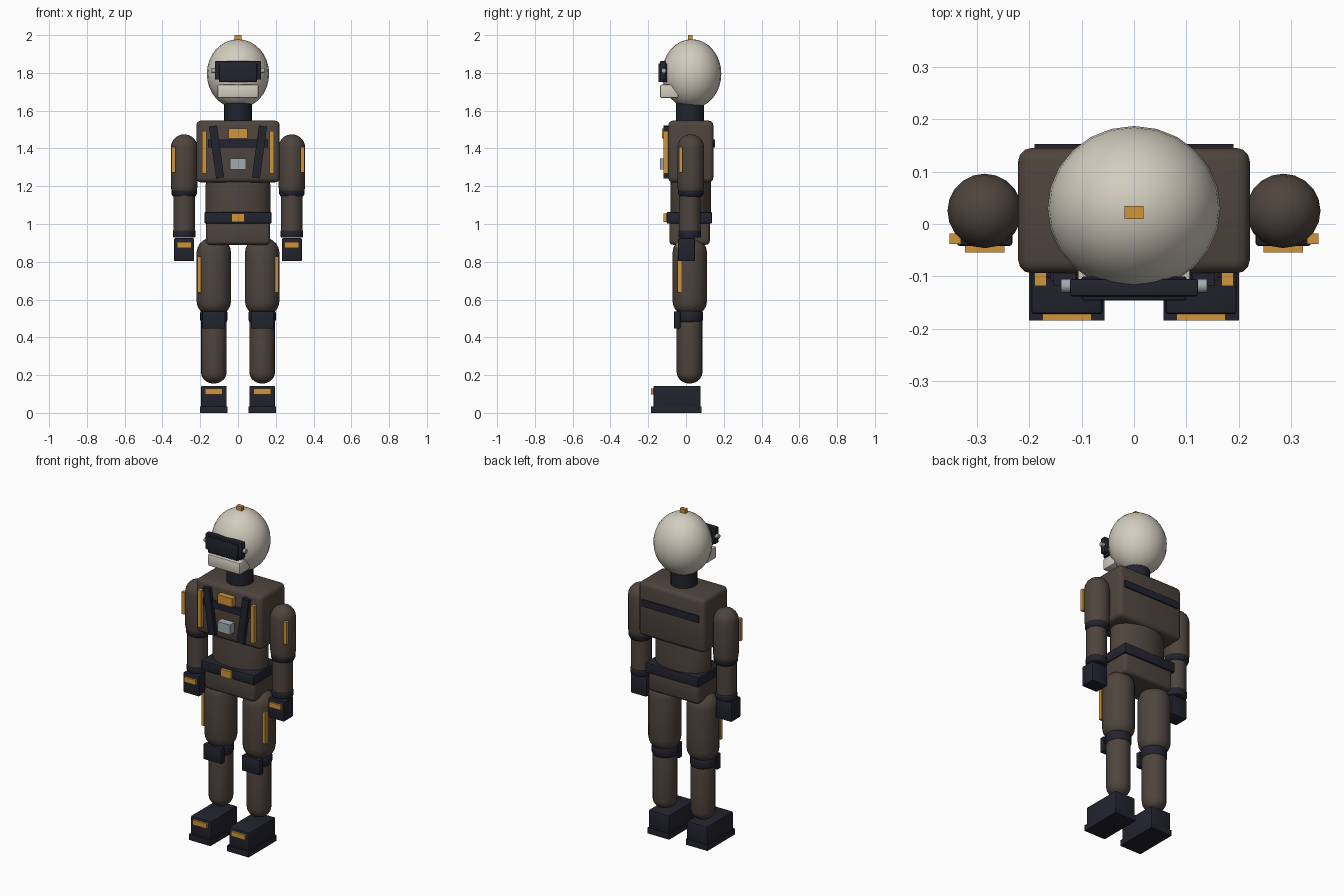
import bpy, bmesh, math
from mathutils import Matrix

if "Cube" in bpy.data.objects:
    bpy.data.objects.remove(bpy.data.objects["Cube"])


def material(name, rgb):
    m = bpy.data.materials.new(name)
    m.diffuse_color = (*rgb, 1)
    m.use_nodes = True
    m.node_tree.nodes["Principled BSDF"].inputs["Base Color"].default_value = m.diffuse_color
    return m


BROWN = material("brown_fabric", (0.078, 0.058, 0.047))
NAVY = material("dark_navy", (0.016, 0.017, 0.027))
ORANGE = material("amber", (0.62, 0.30, 0.04))
CREAM = material("helmet_cream", (0.65, 0.61, 0.52))
GREY = material("cool_grey", (0.36, 0.41, 0.43))
CY = 0.025  # depth of the body axis


def finish(name, bm, mat, smooth=True):
    bmesh.ops.recalc_face_normals(bm, faces=bm.faces)
    me = bpy.data.meshes.new(name)
    bm.to_mesh(me)
    bm.free()
    me.materials.append(mat)
    ob = bpy.data.objects.new(name, me)
    bpy.context.collection.objects.link(ob)
    if smooth:
        bpy.ops.object.select_all(action='DESELECT')
        bpy.context.view_layer.objects.active = ob
        ob.select_set(True)
        bpy.ops.object.shade_smooth_by_angle(angle=math.radians(35))
    return ob


def box(name, mat, x, y, z, bevel=0.0, seg=2, tilt=0.0):
    """Box from (min, max) ranges, optionally bevelled and tilted about y."""
    size = [r[1] - r[0] for r in (x, y, z)]
    mid = [(r[1] + r[0]) / 2 for r in (x, y, z)]
    bm = bmesh.new()
    bmesh.ops.create_cube(bm, size=1)
    bmesh.ops.scale(bm, vec=size, verts=bm.verts)
    if bevel:
        bmesh.ops.bevel(bm, geom=bm.edges[:], offset=bevel, segments=seg,
                        profile=0.5, affect='EDGES')
    bmesh.ops.rotate(bm, matrix=Matrix.Rotation(tilt, 3, 'Y'), verts=bm.verts)
    bmesh.ops.translate(bm, vec=mid, verts=bm.verts)
    return finish(name, bm, mat, bevel > 0)


def lathe(name, mat, cx, cy, profile, sy=1.0, sides=20):
    """Closed solid turned about z from (radius, z) points, bottom to top."""
    bm = bmesh.new()
    rings = []
    for r, z in profile:
        if r < 1e-5:
            rings.append([bm.verts.new((cx, cy, z))])
            continue
        rings.append([bm.verts.new((cx + r * math.cos(a), cy + sy * r * math.sin(a), z))
                      for a in (2 * math.pi * i / sides for i in range(sides))])
    for a, b in zip(rings, rings[1:]):
        for i in range(sides):
            quad = [a[i % len(a)], a[(i + 1) % len(a)], b[(i + 1) % len(b)], b[i % len(b)]]
            bm.faces.new(list(dict.fromkeys(quad)))
    for ring in (rings[0], rings[-1]):
        if len(ring) > 1:
            bm.faces.new(ring)
    return finish(name, bm, mat)


def capsule(name, mat, cx, cy, r, z0, z1, cap, n=5):
    """Cylinder with domed ends of height cap."""
    arc = [(r * math.sin(t), cap * (1 - math.cos(t)))
           for t in (math.pi / 2 * i / n for i in range(n + 1))]
    lathe(name, mat, cx, cy, [(p, z0 + h) for p, h in arc]
          + [(p, z1 - h) for p, h in reversed(arc)])


def band(name, mat, cx, cy, r, z0, z1, b=0.015):
    """Padded ring with rounded rims."""
    lathe(name, mat, cx, cy, [(r - b, z0), (r - b * 0.3, z0 + b * 0.4), (r, z0 + b),
                              (r, z1 - b), (r - b * 0.3, z1 - b * 0.4), (r - b, z1)])


# Helmet
bm = bmesh.new()
bmesh.ops.create_uvsphere(bm, u_segments=24, v_segments=16, radius=1)
bmesh.ops.scale(bm, vec=(0.165, 0.157, 0.183), verts=bm.verts)
bmesh.ops.translate(bm, vec=(0, 0.03, 1.795), verts=bm.verts)
finish("helmet", bm, CREAM)
box("helmet_top_light", ORANGE, (-0.018, 0.018), (0.01, 0.034), (1.965, 2.0))
box("jaw_guard", CREAM, (-0.108, 0.108), (-0.137, -0.04), (1.667, 1.738), 0.008)
box("visor_frame", NAVY, (-0.122, 0.122), (-0.138, -0.105), (1.765, 1.862), 0.004)
box("visor_lens", NAVY, (-0.1, 0.1), (-0.146, -0.1), (1.752, 1.85), 0.004)

# Neck and torso
lathe("neck", NAVY, 0, CY - 0.005, [(0.074, 1.53), (0.074, 1.64)])
box("chest", BROWN, (-0.221, 0.221), (-0.094, 0.145), (1.22, 1.547), 0.025, 3)
lathe("abdomen", BROWN, 0, CY, [(0.168, 1.03), (0.172, 1.08), (0.172, 1.2), (0.165, 1.25)],
      sy=0.63, sides=28)
box("belt", NAVY, (-0.177, 0.177), (-0.102, 0.137), (1.003, 1.063), 0.004)
box("belt_buckle", ORANGE, (-0.035, 0.035), (-0.118, -0.095), (1.01, 1.055))
box("pelvis", BROWN, (-0.17, 0.17), (-0.088, 0.126), (0.89, 1.05), 0.02, 3)

# Chest equipment
box("front_strap", NAVY, (-0.16, 0.16), (-0.108, -0.09), (1.405, 1.447))
box("back_strap", NAVY, (-0.19, 0.19), (0.14, 0.153), (1.405, 1.447))
box("chest_badge", ORANGE, (-0.05, 0.05), (-0.127, -0.09), (1.453, 1.505))
box("chest_unit", GREY, (-0.042, 0.042), (-0.138, -0.09), (1.288, 1.348))

# Paired parts
for s, side in ((-1, "left"), (1, "right")):
    def sided(name, mat, x, *rest, **kw):
        box(f"{side}_{name}", mat, sorted((s * x[0], s * x[1])), *rest, **kw)

    # visor knob
    bm = bmesh.new()
    bmesh.ops.create_cone(bm, cap_ends=True, segments=16, radius1=0.013, radius2=0.013, depth=0.02,
                          matrix=Matrix.Translation((s * 0.129, -0.118, 1.812))
                          @ Matrix.Rotation(math.pi / 2, 4, 'Y'))
    finish(side + "_visor_knob", bm, GREY)

    # harness
    sided("harness_strap", NAVY, (0.092, 0.135), (-0.118, -0.09), (1.242, 1.52), tilt=s * 0.135)
    sided("chest_stripe", ORANGE, (0.167, 0.19), (-0.118, -0.09), (1.268, 1.492))

    # arm
    ax = s * 0.285
    capsule(side + "_upper_arm", BROWN, ax, CY, 0.071, 1.13, 1.475, 0.071)
    sided("arm_stripe", ORANGE, (0.33, 0.352), (-0.038, -0.018), (1.273, 1.407))
    band(side + "_elbow_band", NAVY, ax, CY, 0.067, 1.14, 1.215, 0.02)
    lathe(side + "_forearm", BROWN, ax, CY - 0.005, [(0.057, 0.94), (0.057, 1.16)])
    band(side + "_wrist_band", NAVY, ax, CY - 0.005, 0.06, 0.928, 0.968, 0.006)
    sided("hand", NAVY, (0.232, 0.338), (-0.042, 0.048), (0.803, 0.925), 0.006)
    sided("hand_plate", ORANGE, (0.247, 0.323), (-0.054, -0.035), (0.874, 0.904))

    # leg
    lx = s * 0.128
    capsule(side + "_thigh", BROWN, lx, CY - 0.005, 0.091, 0.51, 0.93, 0.08)
    sided("thigh_stripe", ORANGE, (0.195, 0.214), (-0.045, -0.024), (0.637, 0.827))
    band(side + "_knee_band", NAVY, lx, CY - 0.007, 0.073, 0.475, 0.548, 0.018)
    sided("knee_pad", NAVY, (0.068, 0.19), (-0.063, -0.03), (0.446, 0.538), 0.004)
    capsule(side + "_shin", BROWN, lx, CY - 0.006, 0.068, 0.155, 0.54, 0.06)

    # boot
    sided("boot", NAVY, (0.06, 0.196), (-0.172, 0.078), (0.02, 0.143), 0.006)
    sided("boot_sole", NAVY, (0.056, 0.2), (-0.184, 0.081), (0.0, 0.035))
    sided("boot_plate", ORANGE, (0.081, 0.175), (-0.184, -0.165), (0.098, 0.128))
